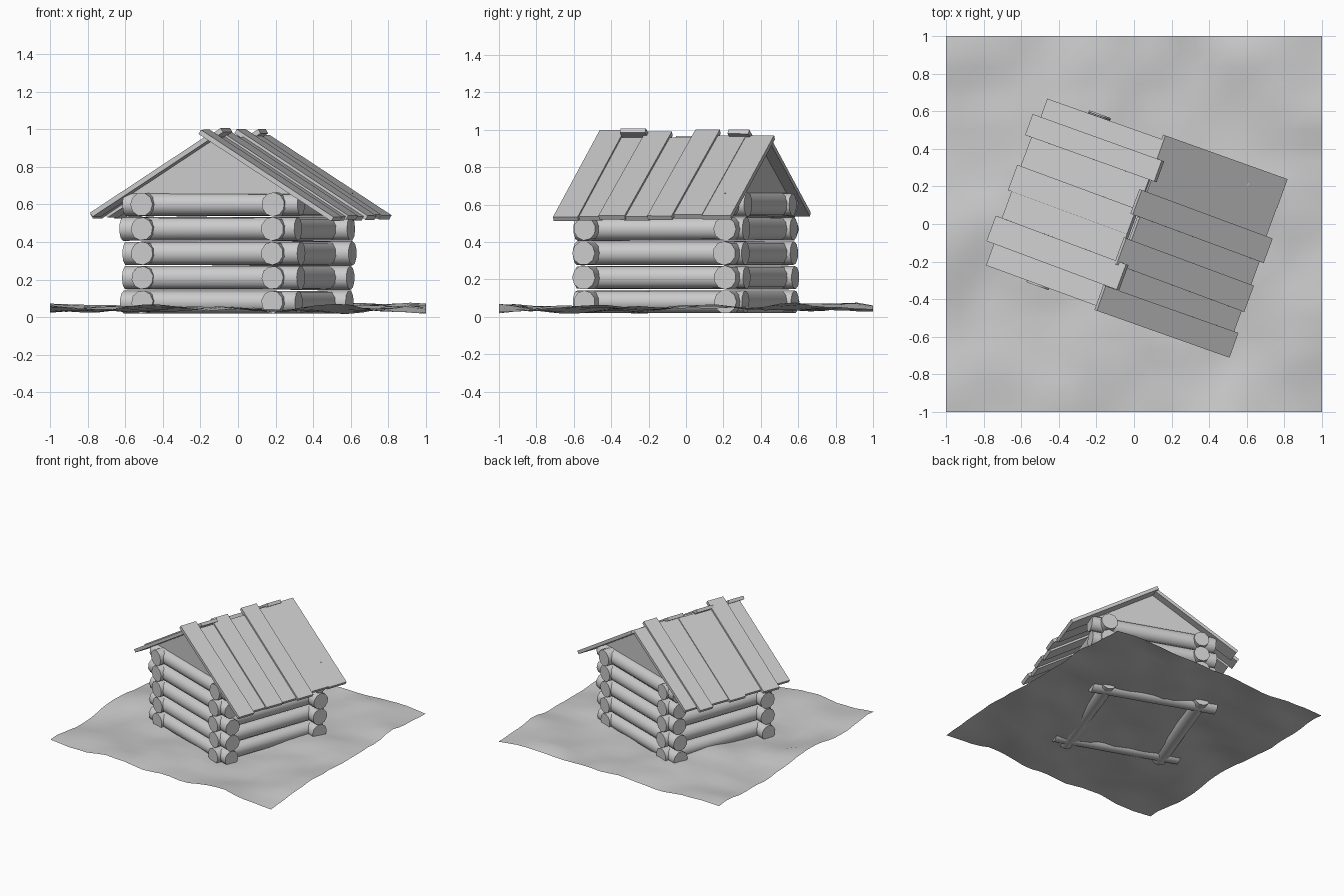
import bpy, bmesh, math, random
from mathutils import Matrix, Vector, noise

if "Cube" in bpy.data.objects:
    bpy.data.objects.remove(bpy.data.objects["Cube"])

random.seed(4)
TURN = Matrix.Rotation(math.radians(-20), 4, 'Z')   # whole cabin is turned on its plot
SLOPE = math.atan(0.62)


def finish(name, bm, matrix=TURN, smooth=None):
    bmesh.ops.recalc_face_normals(bm, faces=bm.faces)
    me = bpy.data.meshes.new(name)
    bm.to_mesh(me)
    bm.free()
    ob = bpy.data.objects.new(name, me)
    bpy.context.collection.objects.link(ob)
    ob.matrix_world = matrix
    if smooth:
        bpy.ops.object.select_all(action='DESELECT')
        bpy.context.view_layer.objects.active = ob
        ob.select_set(True)
        bpy.ops.object.shade_smooth_by_angle(angle=math.radians(smooth))
    return ob


# Uneven ground sheet
bm = bmesh.new()
bmesh.ops.create_grid(bm, x_segments=24, y_segments=24, size=1)
for v in bm.verts:
    n = noise.noise(v.co * 2.6 + Vector((3.1, 7.7, 0.4)))
    n += 0.4 * noise.noise(v.co * 6 + Vector((1.3, 0.2, 5.0)))
    v.co.z = min(0.085, max(0.012, 0.048 + 0.04 * n))
ground = finish("ground", bm, Matrix(), 60)


# Log walls: five courses, ends crossing at the corners
def log(name, centre, heading, length):
    bm = bmesh.new()
    r = random.uniform(0.061, 0.065)
    bmesh.ops.create_cone(bm, cap_ends=True, segments=10, radius1=r,
                          radius2=r * random.uniform(0.96, 1.03), depth=length)
    spin = Matrix.Rotation(random.uniform(0, 6.28), 4, 'Z')
    lay = Matrix.Rotation(math.pi / 2, 4, 'Y')
    turn = Matrix.Rotation(heading, 4, 'Z')
    bm.transform(Matrix.Translation(centre) @ turn @ lay @ spin)
    finish(name, bm, TURN, 45)


for row in range(5):
    z = 0.08 + 0.13 * row
    for side, label in ((-1, "front"), (1, "back")):
        log(f"{label}_log_{row}", (random.uniform(-.01, .01), side * 0.40, z), 0, 0.99)
    for side, label in ((-1, "left"), (1, "right")):
        log(f"{label}_log_{row}", (side * 0.37, random.uniform(-.01, .01), z),
            math.pi / 2, 0.96)

# Gable panels
for side, label in ((-1, "front"), (1, "back")):
    bm = bmesh.new()
    pts = [(-0.455, 0.655), (-0.455, 0.60), (0.455, 0.60), (0.455, 0.655), (0, 0.938)]
    face = bm.faces.new([bm.verts.new((x, side * 0.39, z)) for x, z in pts])
    new = bmesh.ops.extrude_face_region(bm, geom=[face])["geom"]
    bmesh.ops.translate(bm, vec=(0, side * 0.02, 0),
                        verts=[g for g in new if isinstance(g, bmesh.types.BMVert)])
    finish(label + "_gable", bm)


# Roof boards: (y start, y end, ridge x, eave x, lift)
def board(name, side, y0, y1, ridge, eave, lift):
    bm = bmesh.new()
    bmesh.ops.create_cube(bm, size=1)
    length = (eave - ridge) / math.cos(SLOPE)
    mid = (eave + ridge) / 2
    skew = Matrix.Rotation(random.uniform(-.008, .008), 4, 'Z')
    scale = Matrix.Diagonal((length, abs(y1 - y0) + 0.004, 0.026, 1))
    tilt = Matrix.Rotation(SLOPE, 4, 'Y')
    place = Matrix.Translation((mid, (y0 + y1) / 2, 0.953 - 0.62 * mid + lift))
    bm.transform(place @ tilt @ skew @ scale)
    if side < 0:
        bm.transform(Matrix.Diagonal((-1, 1, 1, 1)))
    finish(name, bm)


left = [(.47, .35, 0, .655, 0), (.365, .25, -.03, .70, .018), (.25, .08, 0, .665, 0),
        (.08, -.06, .01, .685, .008), (-.06, -.22, .01, .665, 0),
        (-.215, -.355, -.04, .70, .018), (-.35, -.475, 0, .658, 0)]
right = [(.50, .34, -.01, .68, 0), (.34, .175, 0, .678, .004), (.18, .045, -.03, .713, .018),
         (.045, -.10, .01, .69, 0), (-.09, -.235, -.02, .705, .014),
         (-.23, -.36, .01, .69, 0), (-.36, -.496, -.035, .714, .012)]
for i, b in enumerate(left):
    board(f"left_roof_board_{i}", -1, *b)
for i, b in enumerate(right):
    board(f"right_roof_board_{i}", 1, *b)
